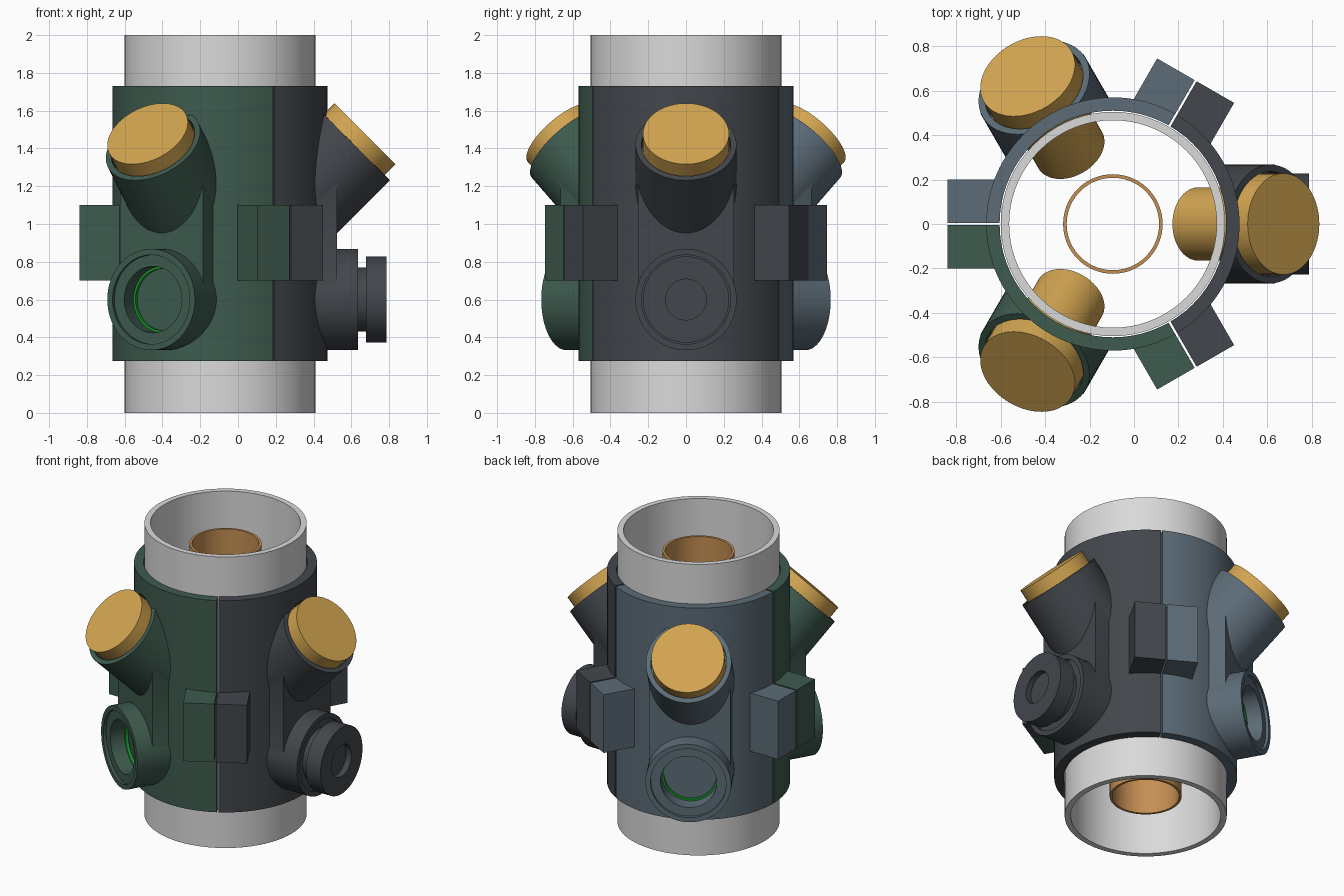
import bpy, bmesh, math
from mathutils import Matrix, Vector

if "Cube" in bpy.data.objects:
    bpy.data.objects.remove(bpy.data.objects["Cube"])

AXIS = Matrix.Translation((-0.095, 0, 0))   # vertical centre line of the pipe
SIDES = {"left": 0, "back_right": 120, "front_right": 240}


def material(name, *rgb):
    m = bpy.data.materials.new(name)
    m.use_nodes = True
    col = [(c / 255) ** 2.2 for c in rgb] + [1]
    m.diffuse_color = col
    m.node_tree.nodes["Principled BSDF"].inputs["Base Color"].default_value = col
    return m


charcoal = material("charcoal", 68, 72, 77)
slate = material("slate_blue", 92, 107, 118)
green = material("dark_green", 64, 91, 79)
grey = material("light_grey", 217, 217, 217)
brass = material("brass", 209, 163, 82)
copper = material("copper", 196, 142, 84)
seal_green = material("bright_green", 30, 150, 50)


def make(name, bm, mat=None, matrix=Matrix()):
    bmesh.ops.recalc_face_normals(bm, faces=bm.faces[:])
    mesh = bpy.data.meshes.new(name)
    bm.to_mesh(mesh)
    bm.free()
    return place(name, mesh, mat, matrix)


def place(name, mesh, mat, matrix):
    ob = bpy.data.objects.new(name, mesh)
    bpy.context.scene.collection.objects.link(ob)
    ob.matrix_world = matrix
    if mat:
        mesh.materials.clear()
        mesh.materials.append(mat)
        mesh.polygons.foreach_set("use_smooth", [True] * len(mesh.polygons))
        mesh.set_sharp_from_angle(angle=math.radians(30))
    return ob


def lathe(name, profile, mat=None, matrix=Matrix(), steps=72):
    """Spin a closed (radius, height) profile around z."""
    bm = bmesh.new()
    vs = [bm.verts.new((r, 0, h)) for r, h in profile]
    es = [bm.edges.new((a, b)) for a, b in zip(vs, vs[1:] + vs[:1])
          if a.co.x > 0 or b.co.x > 0]
    bmesh.ops.spin(bm, geom=vs + es, cent=(0, 0, 0), axis=(0, 0, 1),
                   angle=math.tau, steps=steps, use_duplicate=False)
    bmesh.ops.remove_doubles(bm, verts=bm.verts[:], dist=1e-5)
    return make(name, bm, mat, matrix)


def ring(name, r_in, r_out, z0, z1, mat, matrix):
    return lathe(name, [(r_in, z0), (r_out, z0), (r_out, z1), (r_in, z1)], mat, matrix)


def rod(r, z0, z1, matrix=Matrix()):
    return lathe("helper", [(0, z0), (r, z0), (r, z1), (0, z1)], None, matrix)


def box(x, y, z, matrix=Matrix()):
    bm = bmesh.new()
    bmesh.ops.create_cube(bm, size=1)
    for v in bm.verts:
        v.co = [lim[0] if c < 0 else lim[1] for c, lim in zip(v.co, (x, y, z))]
    return make("helper", bm, None, matrix)


def wedge(r_in, r_out, z0, z1, gap):
    """A third of a thick shell, centred on +x, with a narrow gap at both ends."""
    def arc(r):
        half = math.pi / 3 - math.asin(gap / r)
        return [(r * math.cos(a), r * math.sin(a)) for a in
                (half * (i / 16 - 1) for i in range(33))]
    bm = bmesh.new()
    outline = arc(r_out) + arc(r_in)[::-1]
    face = bm.faces.new([bm.verts.new((x, y, z0)) for x, y in outline])
    ext = bmesh.ops.extrude_face_region(bm, geom=[face])["geom"]
    bmesh.ops.translate(bm, vec=(0, 0, z1 - z0),
                        verts=[g for g in ext if isinstance(g, bmesh.types.BMVert)])
    return make("clamp_base", bm)


def combine(base, parts, operation):
    for p in parts:
        mod = base.modifiers.new("cut", "BOOLEAN")
        mod.operation, mod.solver, mod.object = operation, "EXACT", p


# Port frames: local z points outwards, origin at the mouth of the port
upper = Matrix.Translation((0.71, 0, 1.42)) @ Matrix.Rotation(math.pi / 4, 4, "Y")
lower = Matrix.Translation((0.73, 0, 0.6)) @ Matrix.Rotation(math.pi / 2, 4, "Y")

# One clamp segment: shell, two lugs, angled socket, round port and web
segment = wedge(0.5, 0.57, 0.275, 1.73, 0.005)
solids = [rod(0.267, -0.5, 0, upper), rod(0.268, -0.3, 0, lower),
          box((0.45, 0.62), (-0.253, 0.253), (0.6, 1.3))]
for s in (-1, 1):
    span = (-0.2, -0.005) if s > 0 else (0.005, 0.2)
    solids.append(box((0.53, 0.745), span, (0.7, 1.1),
                      Matrix.Rotation(s * math.pi / 3, 4, "Z")))
cutters = [rod(0.51, -0.1, 2.1), rod(0.236, -0.06, 0.1, upper), rod(0.17, -0.6, 0.1, upper),
           rod(0.236, -0.02, 0.1, lower), rod(0.176, -0.145, 0.1, lower)]
combine(segment, solids, "UNION")
combine(segment, cutters, "DIFFERENCE")
bpy.context.view_layer.update()
deps = bpy.context.evaluated_depsgraph_get()
baked = bpy.data.meshes.new_from_object(segment.evaluated_get(deps))
for ob in [segment] + solids + cutters:
    bpy.data.objects.remove(ob)

# Three segments around the pipe, each with an angled sensor insert
for (side, deg), mat in zip(SIDES.items(), (charcoal, slate, green)):
    turn = AXIS @ Matrix.Rotation(math.radians(deg), 4, "Z")
    place(side + "_clamp_segment", baked.copy(), mat, turn)
    lathe(side + "_angled_insert",
          [(0, 0.082), (0.228, 0.082), (0.228, -0.055), (0.165, -0.055),
           (0.165, -0.46), (0, -0.46)], brass, turn @ upper)
    ring(side + "_port_seal", 0.164, 0.178, -0.138, -0.118, seal_green, turn @ lower)

# Flanged plug in the left port, with a shallow round recess
lathe("left_port_plug",
      [(0, -0.14), (0.17, -0.14), (0.17, 0.042), (0.228, 0.042), (0.228, 0.152),
       (0.108, 0.152), (0.108, 0.112), (0, 0.112)], charcoal, AXIS @ lower)

# Outer pipe and the thin tube inside it
ring("outer_pipe", 0.467, 0.505, 0, 2, grey, AXIS)
ring("inner_tube", 0.208, 0.224, 0.14, 1.86, copper, AXIS)
